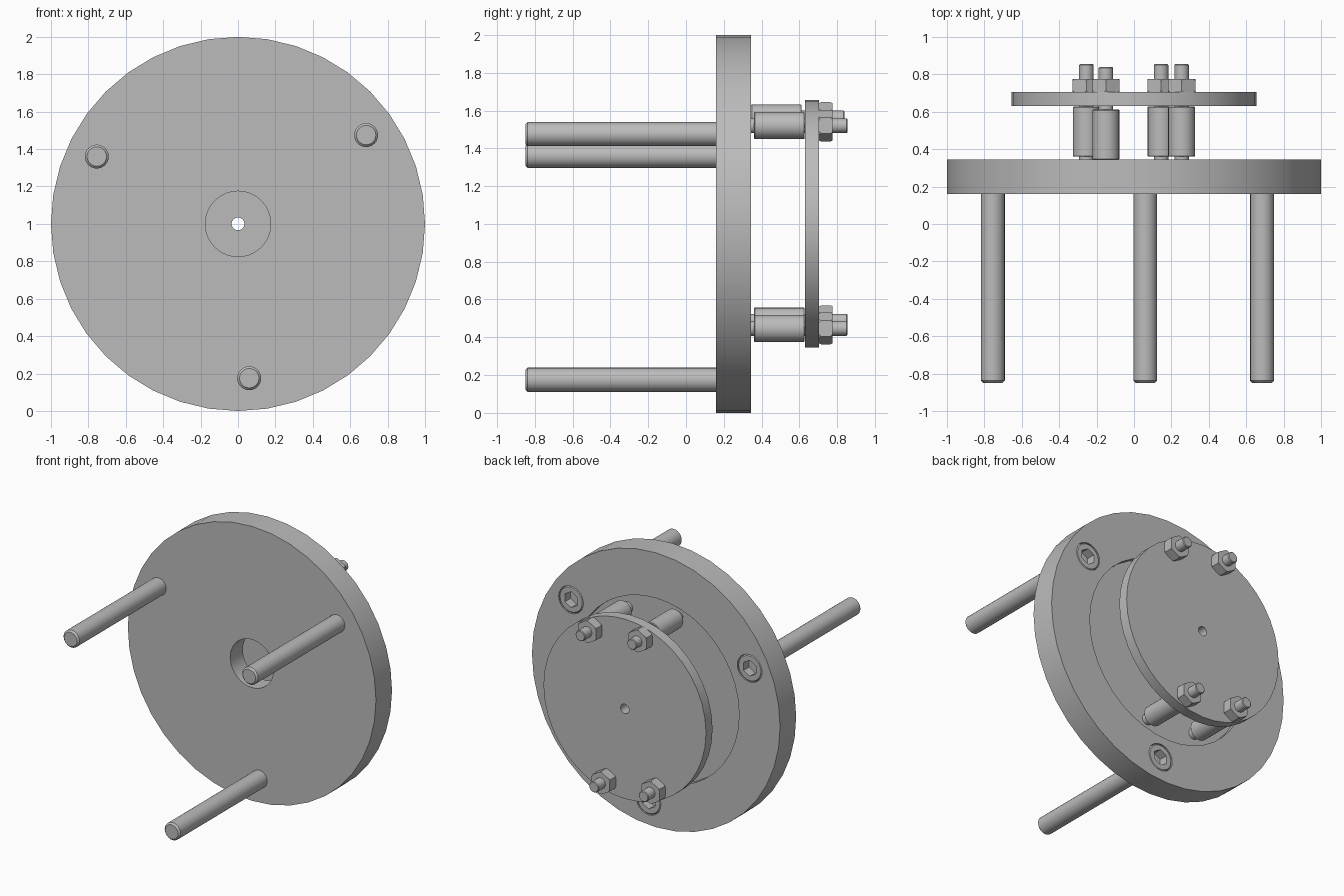
import bpy, bmesh
from math import sin, cos, pi, radians

if "Cube" in bpy.data.objects:
    bpy.data.objects.remove(bpy.data.objects["Cube"])

grey = bpy.data.materials.new("plain_grey")
grey.use_nodes = True
grey.diffuse_color = (0.5, 0.5, 0.5, 1)
grey.node_tree.nodes["Principled BSDF"].inputs["Base Color"].default_value = (0.5, 0.5, 0.5, 1)


def lathe(name, profile, x=0, z=1, sides=24, ring=False, corner=0):
    """Spin (radius, y) points about the y axis; ring closes the profile on itself."""
    bm = bmesh.new()
    angles = [2 * pi * i / sides for i in range(sides)]
    loops = [[bm.verts.new((x + r * sin(a), y, z + r * cos(a))) for a in angles]
             for r, y in profile]
    pairs = list(zip(loops, loops[1:]))
    if ring:
        pairs.append((loops[-1], loops[0]))
    else:
        bm.faces.new(loops[0])
        bm.faces.new(loops[-1])
    for a, b in pairs:
        for i in range(sides):
            j = (i + 1) % sides
            bm.faces.new((a[i], a[j], b[j], b[i]))
    if corner:
        bmesh.ops.bevel(bm, geom=bm.verts[:], offset=corner, segments=1, affect='VERTICES')
    bmesh.ops.recalc_face_normals(bm, faces=bm.faces[:])
    mesh = bpy.data.meshes.new(name)
    bm.to_mesh(mesh)
    bm.free()
    mesh.materials.append(grey)
    obj = bpy.data.objects.new(name, mesh)
    bpy.context.collection.objects.link(obj)
    return obj


def activate(obj):
    bpy.ops.object.select_all(action='DESELECT')
    obj.select_set(True)
    bpy.context.view_layer.objects.active = obj


def cut(obj, cutter):
    cutter.hide_render = True
    mod = obj.modifiers.new("cut", 'BOOLEAN')
    mod.operation = 'DIFFERENCE'
    mod.solver = 'EXACT'
    mod.object = cutter
    activate(obj)
    bpy.ops.object.modifier_apply(modifier=mod.name)
    bpy.data.objects.remove(cutter)


parts = []
BACK, FLOOR = 0.345, 0.305

# Large disc with a centre bore and a shallow round recess in the back
disc = lathe("main_disc", [(0.175, 0.16), (1, 0.16), (1, BACK), (0.67, BACK),
                           (0.67, FLOOR), (0.175, FLOOR)], sides=40, ring=True)
parts.append(disc)

# Small plate with a pin hole
parts.append(lathe("rear_plate", [(0.034, 0.63), (0.655, 0.63), (0.655, 0.705),
                                  (0.034, 0.705)], sides=40, ring=True))

# Long legs, each a bolt whose socket head sits flush in the back
for n, (x, z) in enumerate([(-0.755, 1.36), (0.685, 1.475), (0.06, 0.175)], 1):
    cut(disc, lathe("bore_cutter", [(0.1, 0.25), (0.1, 0.4)], x, z))
    leg = lathe(f"leg_bolt_{n}", [(0.052, -0.85), (0.064, -0.838), (0.064, 0.24),
                                  (0.097, 0.24), (0.097, 0.338), (0.09, 0.344)], x, z)
    cut(leg, lathe("socket_cutter", [(0.058, 0.28), (0.058, 0.4)], x, z, sides=6))
    parts.append(leg)

# Four spacers with studs and nuts, one set slightly further forward
for n, (x, z, shift) in enumerate([(-0.15, 1.56, -0.016), (0.255, 1.52, 0),
                                   (0.145, 0.447, 0), (-0.255, 0.485, 0)], 1):
    a, b = 0.36 + shift, 0.628 + shift
    parts.append(lathe(f"spacer_{n}", [(0.068, a), (0.072, a + 0.004),
                                       (0.072, b - 0.004), (0.068, b)], x, z))
    end = 0.855 + shift
    parts.append(lathe(f"stud_{n}", [(0.039, FLOOR - 0.01), (0.039, end - 0.005),
                                     (0.034, end)], x, z))
    parts.append(lathe(f"nut_{n}", [(0.084, 0.705), (0.084, 0.775)], x, z,
                       sides=6, corner=0.01))

for part in parts:
    activate(part)
    bpy.ops.object.shade_smooth_by_angle(angle=radians(30))
